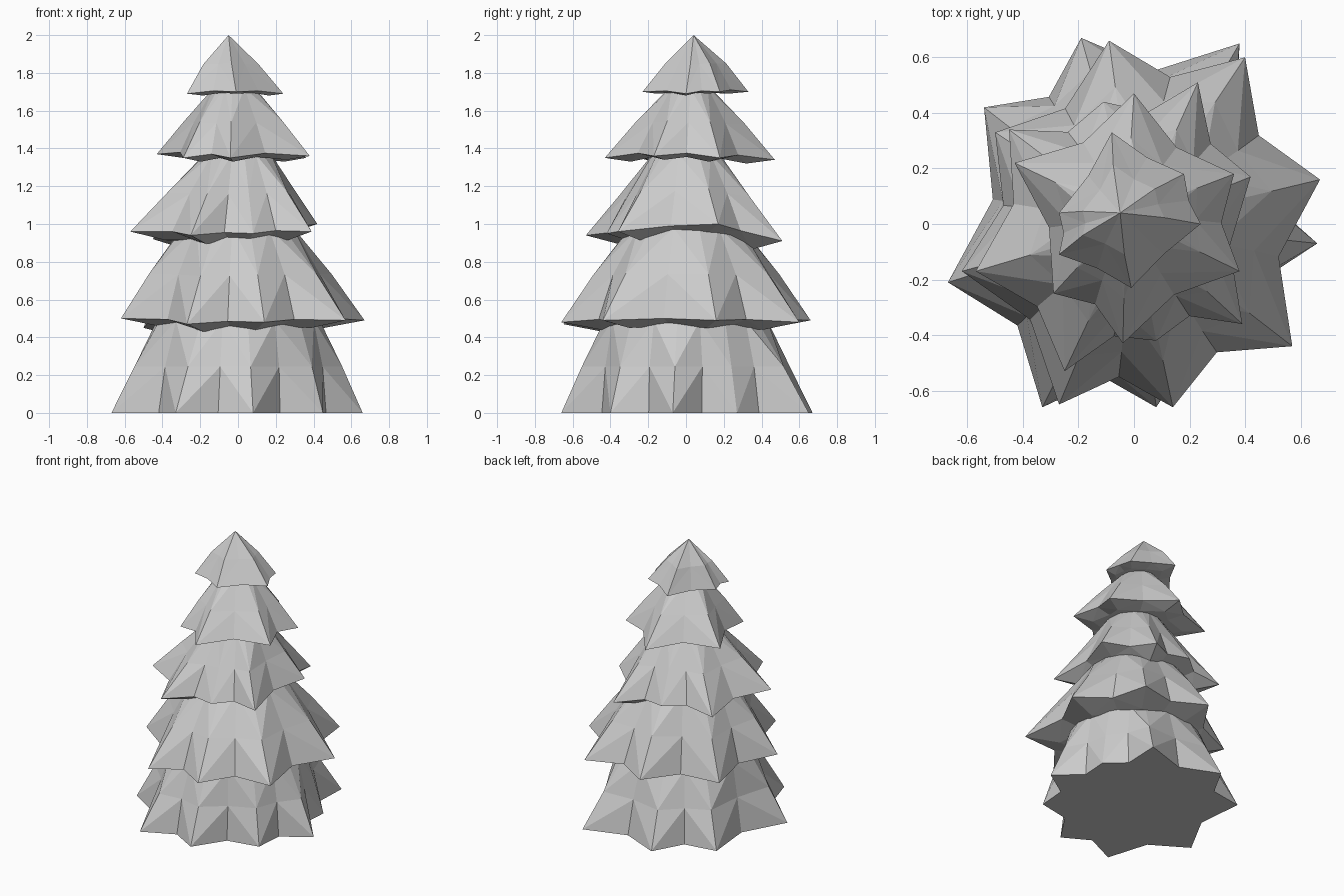
import bpy, bmesh
from mathutils import Vector

if "Cube" in bpy.data.objects:
    bpy.data.objects.remove(bpy.data.objects["Cube"])


def make_tier(name, tips, z1, top_r, notch, lift, drop, bulge, top_c=(0, 0)):
    """Star-shaped skirt: jagged hem, bent middle ring, narrow top ring, recessed underside."""
    n = len(tips)
    tips = [Vector(t) for t in tips]
    c = Vector((top_c[0], top_c[1], z1))

    # Hem: tips alternating with raised, pulled-in valleys
    hem = []
    for i, t in enumerate(tips):
        m = (t + tips[(i + 1) % n]) / 2
        hem += [t, Vector((m.x * notch, m.y * notch, m.z + lift))]

    # Top ring: same directions at a fixed radius
    top = []
    for p in hem:
        d = Vector((p.x, p.y, 0)).normalized()
        top.append(c + d * top_r)

    # Middle ring: ridges follow the slope, valleys fill out almost level with them
    mid = [None] * (2 * n)
    for i in range(0, 2 * n, 2):
        p = hem[i].lerp(top[i], 0.5)
        mid[i] = Vector((p.x * bulge, p.y * bulge, p.z))
    for i in range(1, 2 * n, 2):
        p = (mid[i - 1] + mid[(i + 1) % (2 * n)]) / 2
        mid[i] = Vector((p.x * 0.95, p.y * 0.95, p.z))

    rings = [hem, mid, top]
    if drop:
        rings.insert(0, [Vector((p.x * 0.68, p.y * 0.68, p.z - drop)) for p in hem])

    bm = bmesh.new()
    rows = [[bm.verts.new(p) for p in r] for r in rings]
    for a, b in zip(rows, rows[1:]):
        for i in range(2 * n):
            j = (i + 1) % (2 * n)
            # Split each panel along the valley side
            if i % 2 == 0:
                bm.faces.new((a[i], a[j], b[j]))
                bm.faces.new((a[i], b[j], b[i]))
            else:
                bm.faces.new((a[i], a[j], b[i]))
                bm.faces.new((a[j], b[j], b[i]))
    bm.faces.new(rows[0][::-1])
    bm.faces.new(rows[-1])
    bmesh.ops.remove_doubles(bm, verts=bm.verts, dist=0.002)
    bmesh.ops.recalc_face_normals(bm, faces=bm.faces)
    me = bpy.data.meshes.new(name)
    bm.to_mesh(me)
    bm.free()
    ob = bpy.data.objects.new(name, me)
    bpy.context.collection.objects.link(ob)
    return ob


# Lowest skirt, flat on the ground
make_tier("bottom_branches",
          [(0.66, -0.07, 0), (0.50, 0.27, 0), (0.38, 0.65, 0), (-0.19, 0.67, 0),
           (-0.54, 0.42, 0), (-0.67, -0.21, 0), (-0.33, -0.66, 0), (0.08, -0.66, 0),
           (0.45, -0.40, 0)],
          0.49, 0.435, 0.84, 0.0, 0.0, 1.01)

# Widest hanging skirt
make_tier("lower_branches",
          [(0.67, 0.16, 0.49), (0.40, 0.60, 0.48), (-0.09, 0.66, 0.49), (-0.50, 0.33, 0.45),
           (-0.62, -0.17, 0.50), (-0.27, -0.65, 0.47), (0.14, -0.66, 0.48),
           (0.57, -0.44, 0.49)],
          0.98, 0.30, 0.84, 0.01, 0.04, 1.03)

# Middle skirt with uneven tips
make_tier("middle_branches",
          [(0.42, 0.17, 1.0), (0.23, 0.51, 0.91), (-0.11, 0.44, 0.95), (-0.45, 0.34, 0.92),
           (-0.57, -0.17, 0.96), (-0.25, -0.53, 0.94), (0.08, -0.42, 0.95),
           (0.39, -0.36, 0.96)],
          1.37, 0.18, 0.85, 0.01, 0.045, 1.01)

# Upper skirt
make_tier("upper_branches",
          [(0.36, 0.18, 1.35), (0.00, 0.47, 1.34), (-0.43, 0.22, 1.37), (-0.29, -0.25, 1.35),
           (-0.04, -0.43, 1.35), (0.38, -0.17, 1.36)],
          1.72, 0.11, 0.85, 0.02, 0.02, 1.04, (-0.02, 0.02))

# Pointed crown
make_tier("crown",
          [(0.24, 0.00, 1.69), (0.18, 0.18, 1.70), (-0.08, 0.33, 1.70), (-0.27, 0.04, 1.69),
           (-0.27, -0.11, 1.69), (-0.01, -0.23, 1.70)],
          2.0, 0.0, 0.94, 0.01, 0.01, 1.15, (-0.05, 0.04))
